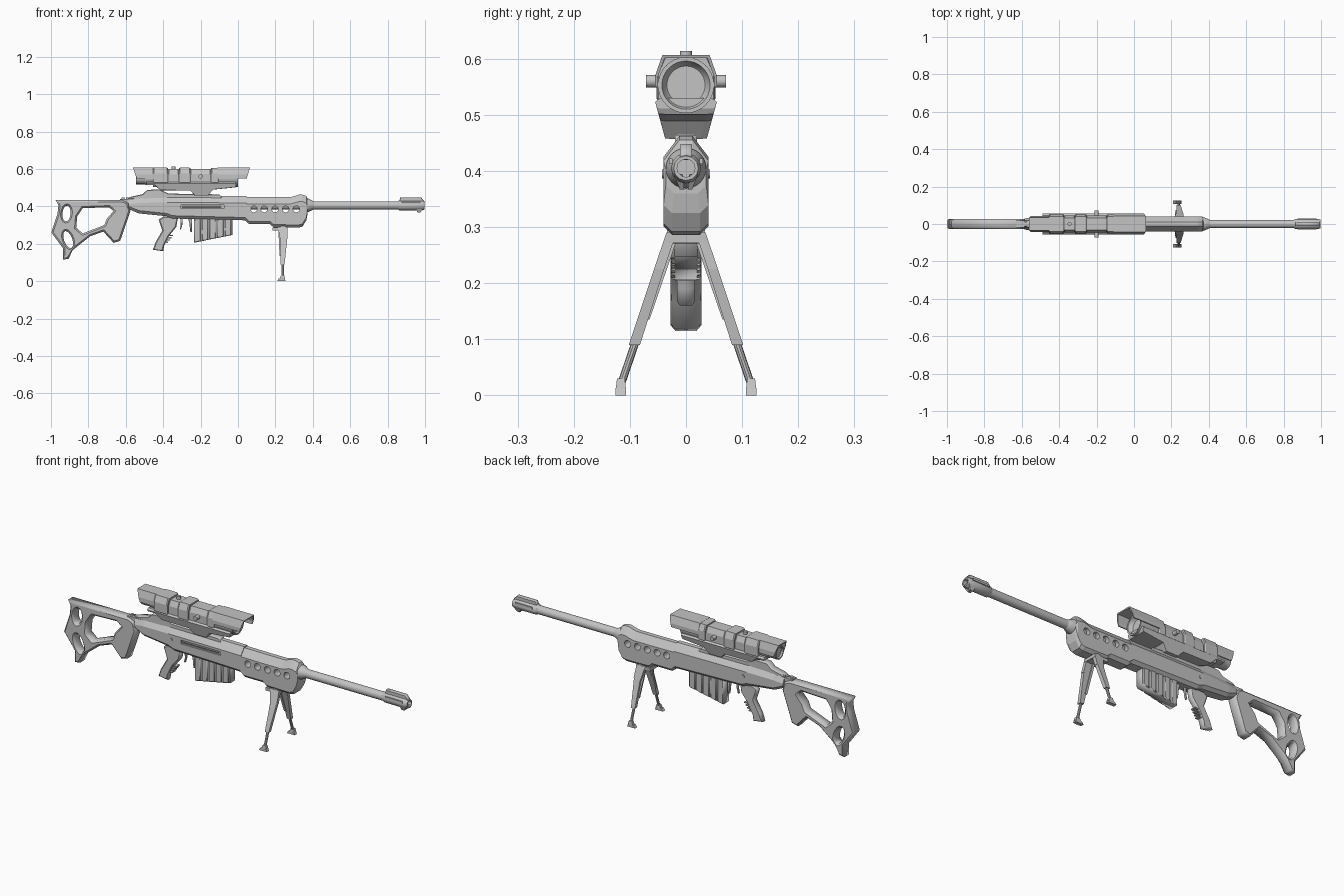
import bpy, bmesh, math
from mathutils import Vector, Matrix

if "Cube" in bpy.data.objects:
    bpy.data.objects.remove(bpy.data.objects["Cube"])

grey = bpy.data.materials.new("light_grey")
grey.diffuse_color = (0.55, 0.55, 0.55, 1)
grey.use_nodes = True
grey.node_tree.nodes["Principled BSDF"].inputs["Base Color"].default_value = grey.diffuse_color


def make(name, bm, smooth=False):
    bmesh.ops.recalc_face_normals(bm, faces=bm.faces)
    me = bpy.data.meshes.new(name)
    bm.to_mesh(me)
    bm.free()
    ob = bpy.data.objects.new(name, me)
    bpy.context.collection.objects.link(ob)
    me.materials.append(grey)
    if smooth:
        activate(ob)
        bpy.ops.object.shade_smooth_by_angle(angle=math.radians(35))
    return ob


def activate(ob):
    bpy.ops.object.select_all(action='DESELECT')
    ob.select_set(True)
    bpy.context.view_layer.objects.active = ob


def loft(name, loops, smooth=False):
    """Skin closed 3D loops of equal length and cap both ends."""
    bm = bmesh.new()
    rings = [[bm.verts.new(p) for p in loop] for loop in loops]
    n = len(rings[0])
    for a, b in zip(rings, rings[1:]):
        for i in range(n):
            j = (i + 1) % n
            bm.faces.new((a[i], a[j], b[j], b[i]))
    bm.faces.new(rings[0])
    bm.faces.new(rings[-1])
    return make(name, bm, smooth)


def sym(x, half):
    """Mirror a half section of (y, z) points into a full loop at x."""
    full = half + [(-y, z) for y, z in reversed(half)]
    return [(x, y, z) for y, z in full]


def lathe(name, profile, z=0.0, seg=24):
    """Turn (x, radius) points about an axis along x at height z."""
    return loft(name, [[(x, r * math.cos(math.tau * i / seg), z + r * math.sin(math.tau * i / seg))
                        for i in range(seg)] for x, r in profile], True)


def rod(name, p, q, r, seg=16):
    p, q = Vector(p), Vector(q)
    d = q - p
    bm = bmesh.new()
    m = Matrix.Translation((p + q) / 2) @ d.to_track_quat('Z', 'Y').to_matrix().to_4x4()
    bmesh.ops.create_cone(bm, cap_ends=True, segments=seg, radius1=r, radius2=r, depth=d.length, matrix=m)
    return make(name, bm, True)


def box(name, lo, hi):
    return loft(name, [[(x, lo[1], lo[2]), (x, hi[1], lo[2]), (x, hi[1], hi[2]), (x, lo[1], hi[2])]
                       for x in (lo[0], hi[0])])


def beam(name, p, q, a, b):
    """Tapered bar from p to q; a and b are half sizes along x and y."""
    return loft(name, [[(c[0] + s * w[0], c[1] + t * w[1], c[2])
                        for s, t in ((-1, -1), (1, -1), (1, 1), (-1, 1))] for c, w in ((p, a), (q, b))])


def plate(name, outlines, half, bevel):
    """Chamfered plate in the xz plane; later outlines are holes."""
    cu = bpy.data.curves.new(name, 'CURVE')
    cu.dimensions = '2D'
    cu.fill_mode = 'BOTH'
    cu.extrude, cu.bevel_depth, cu.bevel_resolution, cu.offset = half - bevel, bevel, 0, -bevel
    for pts in outlines:
        s = cu.splines.new('POLY')
        s.points.add(len(pts) - 1)
        for v, (x, z) in zip(s.points, pts):
            v.co = (x, z, 0, 1)
        s.use_cyclic_u = True
    ob = bpy.data.objects.new(name, cu)
    bpy.context.collection.objects.link(ob)
    ob.rotation_euler.x = math.pi / 2
    cu.materials.append(grey)
    activate(ob)
    bpy.ops.object.convert(target='MESH')
    return ob


def oval(cx, cz, rx, rz, tilt=0.0, n=16):
    c, s = math.cos(tilt), math.sin(tilt)
    pts = [(rx * math.cos(math.tau * i / n), rz * math.sin(math.tau * i / n)) for i in range(n)]
    return [(cx + u * c - v * s, cz + u * s + v * c) for u, v in pts]


def cut(ob, cutter):
    activate(ob)
    m = ob.modifiers.new("cut", 'BOOLEAN')
    m.operation, m.solver, m.object = 'DIFFERENCE', 'EXACT', cutter
    bpy.ops.object.modifier_apply(modifier=m.name)
    bpy.data.objects.remove(cutter)


# Skeleton stock and hinge
plate("stock", [
    [(-.975, .433), (-.62, .433), (-.59, .42), (-.575, .375), (-.63, .215), (-.665, .205), (-.72, .265),
     (-.79, .24), (-.885, .165), (-.905, .12), (-.935, .115), (-.935, .175), (-.998, .26), (-.965, .36), (-.96, .405)],
    [(-.83, .39), (-.69, .395), (-.665, .375), (-.70, .335), (-.715, .30), (-.83, .255), (-.865, .285), (-.86, .345)],
    oval(-.917, .362, .022, .042, -.1), oval(-.908, .222, .022, .048, .35)], .028, .009)
box("hinge_block", (-.63, -.018, .395), (-.56, .018, .44))
for x in (-.615, -.59):
    rod("hinge_pin", (x, 0, .40), (x, 0, .447), .009, 12)


# Receiver and handguard
def body(x, top, bot, w=.04):
    return sym(x, [(.012, top), (w, top - .037), (w, bot + .015), (w - .015, bot)])


receiver = loft("receiver", [body(-.585, .448, .385, .03), body(-.53, .455, .362, .035), body(-.38, .458, .347),
                             body(-.35, .458, .335), body(.045, .455, .325)])
cut(receiver, box("slot_cutter", (-.305, -.08, .388), (-.075, -.031, .407)))
rod("bolt", (-.30, -.028, .398), (-.09, -.028, .398), .006, 10)
rod("receiver_pin", (-.36, -.043, .395), (-.36, .043, .395), .008, 12)

handguard = loft("handguard", [body(.04, .45, .322), body(.06, .45, .305), body(.17, .449, .305), body(.19, .449, .288),
                               body(.28, .449, .286), body(.325, .462, .286), body(.345, .462, .292),
                               body(.365, .455, .325), body(.372, .44, .36, .036)])
for x in (.085, .14, .198, .255, .312):
    cut(handguard, rod("hole_cutter", (x, -.1, .385), (x, .1, .385), .0175, 14))

# Barrel and muzzle brake
lathe("barrel", [(.07, .022), (.9, .022)], .405)
lathe("barrel_collar", [(.36, .036), (.375, .036), (.405, .022)], .405)
lathe("muzzle", [(.855, .022), (.862, .027), (.985, .027), (.998, .022), (.998, .016), (.95, .016)], .405, 12)
plate("muzzle_top_rib", [[(.86, .42), (.868, .448), (.978, .448), (.995, .43), (.995, .42)]], .011, .002)
for s in (-1, 1):
    beam("muzzle_claw", (.972, s * .014, .395), (.967, s * .007, .367), (.022, .008), (.008, .004))
    box("muzzle_side_rib", (.875, s * .024, .412), (.975, s * .03, .422))

# Rail and scope cradle
plate("rail", [[(-.585, .44), (-.57, .452), (-.51, .465), (-.485, .488), (-.42, .49), (-.37, .468),
                (-.10, .464), (-.08, .44)]], .02, .003)
cradle = []
for x, b in ((-.49, .515), (-.445, .515), (-.415, .487), (-.255, .485), (-.23, .458), (-.16, .458),
             (-.135, .49), (-.015, .502), (-.01, .512)):
    w = .054 - (.52 - b) * .27
    cradle.append(sym(x, [(.046, .53), (.055, .523), (w, b), (w - .012, b - .001)]))
loft("scope_cradle", cradle)

# Scope body: tubes, faceted bands, lenses
lathe("scope_tube", [(-.45, .04), (-.12, .04)], .553, 32)
lathe("eyepiece", [(-.535, .028), (-.545, .028), (-.545, .035), (-.50, .035), (-.49, .04), (-.44, .04)], .553, 32)
lathe("objective", [(-.13, .045), (-.11, .05), (0, .05), (0, .043), (-.02, .036), (-.022, .034)], .553, 32)


def octo(x, g=0.0):
    return sym(x, [(.04 - g, .607 - g), (.053 - g, .575 - g / 2), (.053 - g, .53), (.036 - g, .502 + g)])


for x0, x1, g in ((-.455, -.375, 0), (-.375, -.315, .008), (-.315, -.255, 0),
                  (-.255, -.145, .007), (-.145, -.105, .001)):
    loft("scope_band", [octo(x0, g + .003), octo(x0 + .005, g), octo(x1 - .005, g), octo(x1, g + .003)])


# Front and rear shades, open below
def shade(name, x0, x1, slant, k, low):
    half = [(.042 * k, .607), (.055 * k, .57), (.055 * k, low), (.05 * k, low), (.05 * k, .568), (.038 * k, .601)]
    end = [(x1 - slant * (.607 - z), y, z) for _, y, z in sym(0, half)]
    loft(name, [sym(x0, half), end])


shade("front_shade", -.11, .064, .3, 1.0, .55)
shade("rear_shade", -.45, -.562, -.35, .8, .545)

# Scope knobs
rod("top_knob", (-.345, 0, .59), (-.345, 0, .614), .011)
for s in (-1, 1):
    rod("side_knob", (-.2, s * .04, .56), (-.2, s * .071, .56), .011)

# Magazine with ribs
plate("magazine", [[(-.235, .345), (-.03, .345), (-.03, .247), (-.232, .206)]], .021, .002)
for i in range(5):
    x0 = -.234 + i * .041
    x1 = x0 + .033
    z0, z1 = (.207 + (x + .232) * .2 for x in (x0, x1))
    plate("magazine_rib", [[(x0, .335), (x1, .335), (x1, z1), (x0, z0)]], .027, .003)

# Grip, trigger and catch
plate("grip", [[(-.425, .33), (-.40, .345), (-.32, .345), (-.33, .29), (-.37, .24), (-.395, .19), (-.40, .16),
                (-.455, .168), (-.44, .21), (-.405, .27), (-.415, .30)]], .016, .006)
for i in range(4):
    x, z = -.385 + i * .0085, .205 + i * .012
    beam("grip_ridge", (x, 0, z), (x, 0, z + .006), (.012, .013), (.012, .013))
plate("trigger", [[(-.31, .345), (-.295, .345), (-.298, .30), (-.305, .275), (-.312, .278), (-.306, .30)]], .005, .001)
plate("magazine_catch", [[(-.27, .345), (-.245, .345), (-.247, .262), (-.255, .262), (-.26, .31)]], .008, .002)

# Bipod
box("bipod_mount", (.185, -.036, .272), (.265, .036, .288))
rod("bipod_pivot", (.24, -.034, .285), (.24, .034, .285), .014)
for s in (-1, 1):
    beam("bipod_upper_leg", (.238, s * .026, .29), (.245, s * .048, .225), (.025, .009), (.02, .009))
    beam("bipod_middle_leg", (.245, s * .048, .225), (.238, s * .092, .09), (.018, .009), (.011, .01))
    beam("bipod_brace", (.222, s * .022, .275), (.228, s * .07, .135), (.006, .005), (.006, .005))
    rod("bipod_lower_leg", (.238, s * .09, .095), (.238, s * .115, .022), .007, 10)
    beam("bipod_foot_top", (.238, s * .116, .012), (.238, s * .116, .03), (.014, .009), (.009, .007))
    beam("bipod_foot", (.232, s * .116, 0), (.234, s * .116, .013), (.023, .0095), (.016, .0095))
